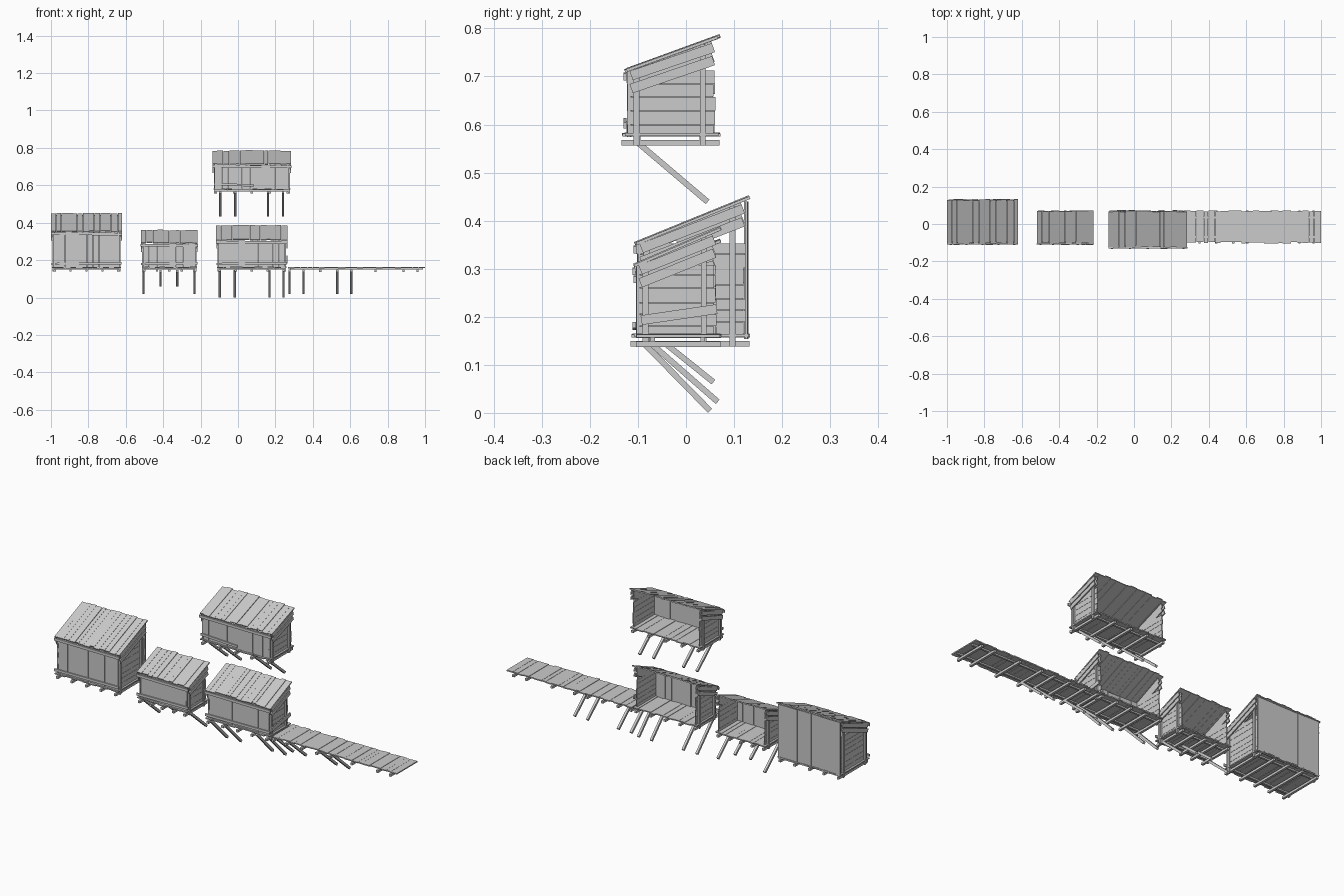
import bpy, bmesh, random
from mathutils import Vector, Matrix

random.seed(4)
if "Cube" in bpy.data.objects:
    bpy.data.objects.remove(bpy.data.objects["Cube"], do_unlink=True)

wood = bpy.data.materials.new("weathered_grey_wood")
wood.use_nodes = True
GREY = (0.6, 0.6, 0.6, 1)
wood.diffuse_color = GREY
wood.node_tree.nodes["Principled BSDF"].inputs["Base Color"].default_value = GREY

X, Y, Z = Vector((1, 0, 0)), Vector((0, 1, 0)), Vector((0, 0, 1))


def jit(amount):
    return random.uniform(-amount, amount)


def beam(bm, p, q, across, width, thick):
    """Box running from p to q, with its width along 'across'."""
    p, q = Vector(p), Vector(q)
    along = (q - p).normalized()
    third = along.cross(across).normalized()
    side = third.cross(along)
    rot = Matrix((side, along, third)).transposed().to_4x4()
    size = Matrix.Diagonal((width, (q - p).length, thick, 1))
    bmesh.ops.create_cube(bm, size=1, matrix=Matrix.Translation((p + q) / 2) @ rot @ size)


def finish(bm, name):
    mesh = bpy.data.meshes.new(name)
    bm.to_mesh(mesh)
    bm.free()
    mesh.materials.append(wood)
    bpy.context.collection.objects.link(bpy.data.objects.new(name, mesh))


def split(start, end, step):
    """Cut a span into boards of slightly uneven width: (centre, width)."""
    n = max(1, round((end - start) / step))
    cuts = [start] + [start + (end - start) * (i + jit(0.2)) / n for i in range(1, n)] + [end]
    return [((a + b) / 2, b - a - 0.001) for a, b in zip(cuts, cuts[1:])]


def deck(name, x0, x1, yf, yb, z, joists):
    """Floor boards on two stringers and a row of cross joists."""
    bm = bmesh.new()
    for x, w in split(x0, x1, 0.033):
        h = z + 0.023 + jit(0.001)
        beam(bm, (x, yf + jit(0.004), h), (x, yb + jit(0.004), h), X, w, 0.006)
    for y in (yf + 0.03, yb - 0.035):
        beam(bm, (x0 + 0.01, y, z + 0.016), (x1 - 0.01, y, z + 0.016), Y, 0.01, 0.008)
    for x in joists:
        beam(bm, (x, yf - 0.004, z + 0.006), (x, yb + 0.002, z + 0.006), X, 0.012, 0.012)
    finish(bm, name)


def legs(name, xs, top, foot):
    """Slanting struts that lean towards the back."""
    bm = bmesh.new()
    for x in xs:
        beam(bm, (x, *top), (x, *foot), X, 0.012, 0.012)
    finish(bm, name)


def hut(name, x0, x1, yf, yb, z, front_top, back_top, closed=False):
    mid = (yf + yb) / 2
    slope = (back_top - front_top) / (yb - yf)

    def roof_z(y):
        return front_top + slope * (y - yf)

    n = 4
    joists = [x0 + 0.02 + (x1 - x0 - 0.04) * i / n for i in range(n + 1)]
    deck(name + "_floor", x0 + 0.005, x1 - 0.005, yf - 0.006, yb, z, joists)

    # Sloping roof boards
    bm = bmesh.new()
    for x, w in split(x0, x1, 0.03):
        d, f, b = jit(0.0015) - 0.004, yf + jit(0.004), yb + jit(0.003)
        beam(bm, (x, f, roof_z(f) + d), (x, b, roof_z(b) + d), X, w, 0.006)
    finish(bm, name + "_roof")

    # Front boards with horizontal battens
    bm = bmesh.new()
    for x, w in split(x0 + 0.012, x1 - 0.012, 0.036):
        y = yf + 0.006 + jit(0.002)
        beam(bm, (x, y, z + 0.018), (x, y, front_top - 0.008 + jit(0.003)), X, w, 0.006)
    finish(bm, name + "_front_wall")

    bm = bmesh.new()
    y = yf - 0.003
    beam(bm, (x0, y, front_top - 0.016), (x1, y, front_top - 0.018), Z, 0.014, 0.006)
    if name == "upper_hut":
        beam(bm, (x0 + 0.01, y, z + 0.052), (mid_x(x0, x1), y, z + 0.042), Z, 0.012, 0.006)
    else:
        beam(bm, (x0 + 0.002, y, z + 0.041), (x1 - 0.002, y, z + 0.045), Z, 0.013, 0.006)
    finish(bm, name + "_front_battens")

    # Side walls: level boards, two posts and slanting boards below the roof
    for label, edge, inward in (("right", x0, 1), ("left", x1, -1)):
        bm = bmesh.new()
        for h, w in split(z + 0.02, front_top - 0.004, 0.027):
            x = edge + inward * 0.018
            beam(bm, (x, yf + 0.002 + jit(0.003), h), (x, yb - 0.009 + jit(0.003), h), Z, w, 0.005)
        for y in (yf + 0.021, yb - 0.033):
            x = edge + inward * 0.0115
            beam(bm, (x, y, z), (x, y, roof_z(y) - 0.008), Y, 0.012, 0.008)
        x = edge + inward * 0.004
        for drop in (0.019, 0.046):
            a, b = yf + 0.01, yb - 0.011
            beam(bm, (x, a, roof_z(a) - drop), (x, b, roof_z(b) - drop - 0.004), Z, 0.02, 0.006)
        # Inner boards that close the gable under the roof
        x = edge + inward * 0.018
        for y0, drop in ((yf + 0.01, 0.02), (mid - 0.03, 0.042)):
            b = yb - 0.012
            beam(bm, (x, y0, roof_z(y0) - drop), (x, b, roof_z(b) - drop), Z, 0.022, 0.004)
        if name == "lower_hut" and label == "left":
            x = edge - 0.004
            beam(bm, (x, yf + 0.012, z + 0.055), (x, yb - 0.006, z + 0.078), Z, 0.02, 0.006)
        finish(bm, f"{name}_{label}_wall")

    # Wide back boards
    if closed:
        bm = bmesh.new()
        for x, w in split(x0 + 0.008, x1 - 0.008, 0.06):
            y = yb - 0.005 + jit(0.002)
            beam(bm, (x, y, z + 0.016), (x, y, back_top - 0.012), X, w, 0.006)
        finish(bm, name + "_back_wall")


def mid_x(a, b):
    return (a + b) / 2 + 0.01


# Four huts
hut("closed_hut", -1.0, -0.62, -0.103, 0.13, 0.138, 0.357, 0.452, closed=True)
hut("small_hut", -0.52, -0.215, -0.103, 0.07, 0.138, 0.295, 0.362)
hut("lower_hut", -0.117, 0.265, -0.105, 0.07, 0.138, 0.312, 0.387)
hut("upper_hut", -0.137, 0.285, -0.124, 0.068, 0.556, 0.717, 0.787)

# Walkway
deck("walkway", 0.268, 1.0, -0.1, 0.07, 0.137,
     [0.275, 0.35, 0.44, 0.53, 0.605, 0.735, 0.885, 0.96])

# Struts
legs("upper_hut_legs", (-0.095, -0.015, 0.16, 0.24), (-0.1, 0.562), (0.045, 0.439))
legs("lower_hut_legs", (-0.098, -0.018, 0.168, 0.243), (-0.085, 0.142), (0.05, 0.0045))
legs("walkway_legs", (0.275, 0.35, 0.53, 0.605), (-0.07, 0.142), (0.066, 0.023))
legs("small_hut_outer_legs", (-0.505, -0.232), (-0.07, 0.142), (0.066, 0.023))
legs("small_hut_inner_legs", (-0.415, -0.325), (-0.04, 0.142), (0.057, 0.064))
